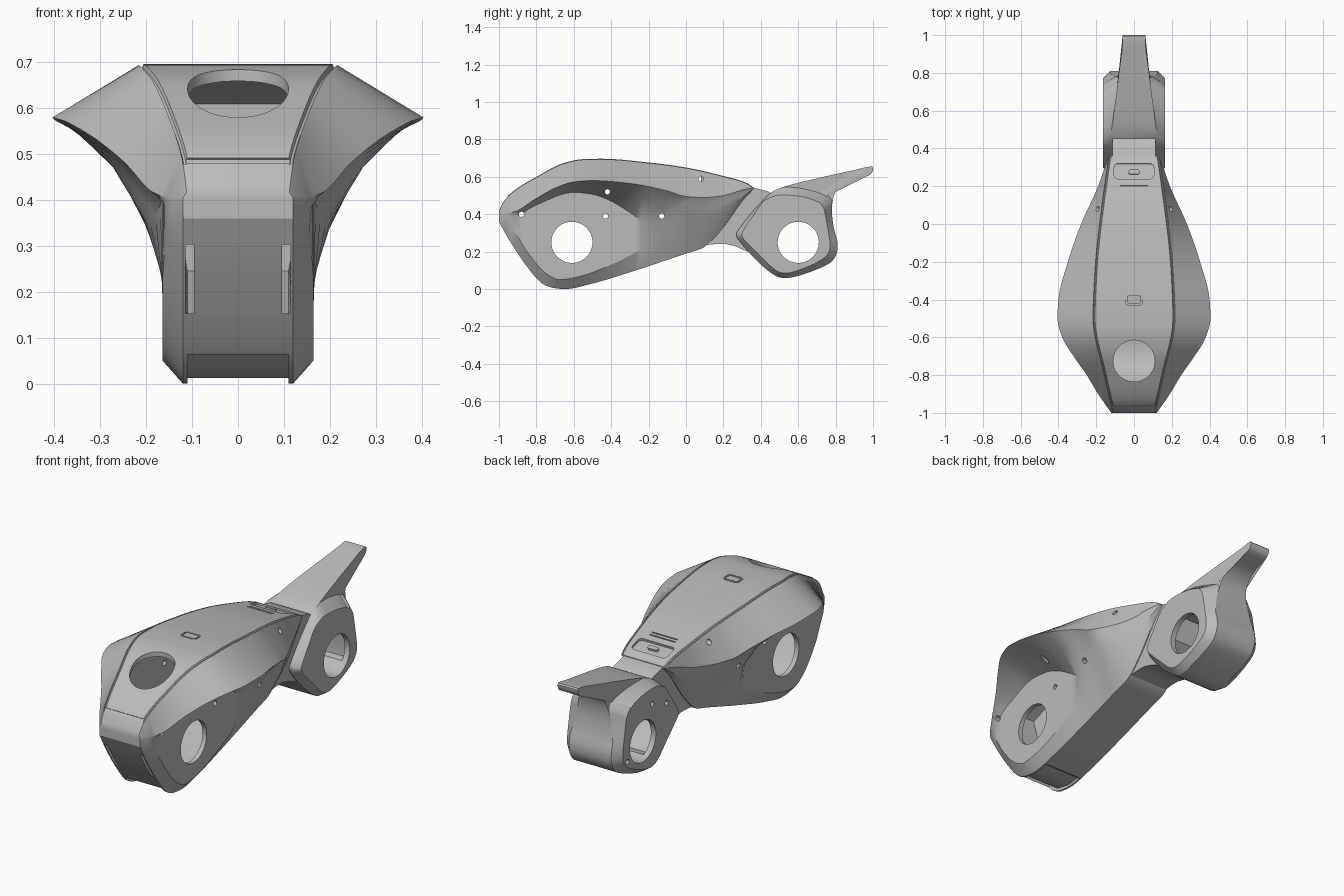
import bpy, bmesh, math
from mathutils import Vector, Matrix

if "Cube" in bpy.data.objects:
    bpy.data.objects.remove(bpy.data.objects["Cube"])

grey = bpy.data.materials.new("plain grey")
grey.use_nodes = True
GREY = (0.5, 0.5, 0.5, 1)
grey.diffuse_color = GREY
grey.node_tree.nodes["Principled BSDF"].inputs["Base Color"].default_value = GREY


def make(name, bm):
    bmesh.ops.remove_doubles(bm, verts=bm.verts, dist=0.0002)
    bmesh.ops.recalc_face_normals(bm, faces=bm.faces)
    mesh = bpy.data.meshes.new(name)
    bm.to_mesh(mesh)
    bm.free()
    mesh.materials.append(grey)
    ob = bpy.data.objects.new(name, mesh)
    bpy.context.collection.objects.link(ob)
    return ob


def loft(name, rings):
    bm = bmesh.new()
    loops = [[bm.verts.new(p) for p in ring] for ring in rings]
    n = len(loops[0])
    for a, b in zip(loops, loops[1:]):
        for i in range(n):
            j = (i + 1) % n
            bm.faces.new((a[i], a[j], b[j], b[i]))
    bm.faces.new(loops[0])
    bm.faces.new(loops[-1])
    return make(name, bm)


def prism(name, outline, half):
    return loft(name, [[(x, y, z) for y, z in outline] for x in (-half, half)])


def box(name, x, y, z, sx, sy, sz, round_by=0, tilt=0):
    bm = bmesh.new()
    bmesh.ops.create_cube(bm, size=1, matrix=Matrix.Diagonal((sx, sy, sz, 1)))
    if round_by:
        upright = [e for e in bm.edges if abs(e.verts[0].co.z - e.verts[1].co.z) > sz / 2]
        bmesh.ops.bevel(bm, geom=upright, offset=round_by, segments=4, affect='EDGES', profile=0.5)
    bm.transform(Matrix.Translation((x, y, z)) @ Matrix.Rotation(tilt, 4, 'X'))
    return make(name, bm)


def rod(name, x, y, z, r, length, axis='X', sides=48):
    bm = bmesh.new()
    turn = Matrix.Rotation(math.pi / 2, 4, 'Y') if axis == 'X' else Matrix()
    bmesh.ops.create_cone(bm, cap_ends=True, segments=sides, radius1=r, radius2=r,
                          depth=length, matrix=Matrix.Translation((x, y, z)) @ turn)
    return make(name, bm)


def cut(target, tool):
    tool.hide_render = True
    mod = target.modifiers.new("cut", 'BOOLEAN')
    mod.operation, mod.solver, mod.object = 'DIFFERENCE', 'EXACT', tool
    bpy.context.view_layer.objects.active = target
    bpy.ops.object.modifier_apply(modifier=mod.name)
    bpy.data.objects.remove(tool)


def curve(*keys):
    """Smooth interpolation through (y, value) keys, without overshoot."""
    ys, vs = keys[::2], keys[1::2]
    s = [(vs[i + 1] - vs[i]) / (ys[i + 1] - ys[i]) for i in range(len(ys) - 1)]
    m = [s[0]] + [2 * a * b / (a + b) if a * b > 0 else 0 for a, b in zip(s, s[1:])] + [s[-1]]

    def f(y):
        i = max(k for k in range(len(s)) if k == 0 or ys[k] <= y)
        h = ys[i + 1] - ys[i]
        t = (y - ys[i]) / h
        return (vs[i] + t * h * m[i] + t * t * h * (3 * s[i] - 2 * m[i] - m[i + 1])
                + t ** 3 * h * (m[i] + m[i + 1] - 2 * s[i]))
    return f


# Main body: guide curves along its length
top = curve(-1, .42, -.98, .46, -.94, .51, -.8, .6, -.65, .675, -.55, .695, -.45, .697,
            -.2, .677, 0, .65, .2, .605, .32, .57, .36, .545)
bottom = curve(-1, .36, -.95, .27, -.85, .12, -.77, .03, -.72, .008, -.65, 0, -.5, .03,
               -.3, .09, 0, .19, .09, .22, .2, .33, .3, .47, .36, .535)
panel_x = curve(-1, .105, -.8, .15, -.5, .21, -.25, .2, .3, .135, .36, .125)
ridge_x = curve(-1, .12, -.9, .19, -.8, .25, -.7, .32, -.6, .38, -.5, .405, -.4, .4,
                -.2, .35, 0, .28, .2, .19, .3, .155, .36, .13)
ridge_z = curve(-1, .405, -.93, .41, -.8, .485, -.7, .54, -.6, .573, -.5, .58, -.3, .565,
                -.1, .525, 0, .495, .1, .49, .2, .5, .3, .53, .36, .542)
plate_top = curve(-1, .395, -.93, .385, -.8, .45, -.6, .517, -.5, .507, -.4, .47, -.3, .41,
                  -.2, .35, -.1, .405, 0, .465, .1, .44, .2, .46, .3, .51, .36, .54)
plate_low = curve(-1, .375, -.93, .325, -.85, .2, -.75, .085, -.68, .05, -.6, .06, -.4, .13,
                  -.2, .24, -.1, .32, 0, .41, .1, .38, .2, .42, .3, .49, .36, .538)
plate_low_x = curve(-1, .12, -.93, .155, -.85, .165, -.25, .165, -.1, .19, 0, .235, .1, .2,
                    .2, .17, .36, .128)
plate_top_x = curve(-1, .12, -.93, .16, -.85, .165, -.3, .165, -.2, .195, -.1, .225, 0, .262,
                    .1, .217, .2, .18, .36, .129)


def mirrored(half, y):
    return [(x, y, z) for x, z in half] + [(-x, y, z) for x, z in reversed(half)]


def body_ring(y):
    zt, xt, xr, zr = top(y), panel_x(y), ridge_x(y), ridge_z(y)
    xp, zp = plate_top_x(y), plate_top(y)
    dip = .008 if -.965 < y < .34 else 0
    return mirrored([
        (.12, bottom(y)), (plate_low_x(y), plate_low(y)), (xp, zp),
        ((xp + xr) / 2, (zp + zr) / 2 + .12 * (zr - zp)), (xr, zr),
        (xt + .007, zt - .003), (xt + .004, zt - .003 - dip),
        (xt - .001, zt - .001 - dip), (xt - .004, zt)], y)


def cavity_ring(y):
    x = min(.14, panel_x(y) - .02)
    return mirrored([(.11, bottom(y) + .03), (.14, plate_low(y) + .02),
                     (.14, plate_top(y)), (x, top(y) - .025)], y)


stations = [-1, -.993, -.98, -.966, -.964, -.95]
stations += [-.93 + .03 * i for i in range(43)] + [.36]
body = loft("main_body", [body_ring(y) for y in stations])
cut(body, loft("body_cavity", [cavity_ring(-.92 + .05 * i) for i in range(21)]))

# Round openings in the body
cut(body, rod("side_opening", 0, -.61, .25, .11, .6))
cut(body, rod("top_opening", 0, -.725, .7, .11, .5, 'Z'))

# Shallow bottom recess, front slots and front panel line
cut(body, prism("bottom_recess", [(-.85, -.02), (-.8, .075), (-.74, .03), (-.65, .012),
                                  (-.58, .022), (-.5, -.02)], .11))
for side in (-1, 1):
    cut(body, box("front_slot", side * .105, -.9, .228, .018, .16, .15))
cut(body, box("panel_line", 0, -.963, .487, .23, .016, .012, 0, .8))

# Screw holes on both sides
for y, z in ((-.88, .4), (-.42, .52), (-.43, .39), (-.13, .39), (.08, .59)):
    for side in (-1, 1):
        cut(body, rod("screw_hole", side * .25, y, z, .014, .26, 'X', 16))

# Top button, rear socket and grip lines
cut(body, box("button_groove", 0, -.4, top(-.4), .09, .06, .016, .018))
button = box("top_button", 0, -.4, top(-.4) - .006, .074, .044, .012, .014)
slope = -.25
cut(body, box("socket_recess", 0, .28, top(.28), .21, .085, .024, .02, slope))
socket = box("socket_port", 0, .275, top(.275) - .008, .06, .024, .014, .01, slope)
for y in (.18, .2):
    cut(body, box("grip_line", 0, y, top(y), .15, .006, .012, 0, slope))

# Neck joining body and tail
neck = prism("neck", [(.1, .235), (.16, .241), (.21, .242), (.26, .23), (.33, .2), (.45, .3),
                      (.47, .5), (.44, .522), (.38, .537), (.32, .55)], .115)

# Tail: outer outline paired with the flat side plate (y, z, plate y, plate z)
TAIL = [(.27, .3, .3, .3), (.28, .265, .31, .265), (.38, .15, .4, .175), (.48, .07, .48, .1),
        (.55, .06, .54, .085), (.66, .09, .64, .115), (.77, .14, .73, .16),
        (.805, .19, .765, .2), (.81, .25, .77, .25), (.79, .33, .757, .33),
        (.78, .43, .74, .42), (.8, .52, .725, .45), (.86, .575, .71, .465),
        (.985, .612, .695, .47), (.995, .655, .68, .477), (.88, .632, .64, .49),
        (.7, .592, .58, .5), (.55, .555, .5, .503), (.47, .525, .45, .49),
        (.42, .485, .41, .465), (.34, .395, .36, .395)]


def tail_half(y, z):
    def ramp(v):
        return min(1, max(0, v))
    return .125 - .065 * ramp((y - .45) / .5) * ramp((z - .3) / .2)


def smooth_loop(pts, steps=4):
    out, n = [], len(pts)
    for i in range(n):
        a, b, c, d = (Vector(pts[(i + k) % n]) for k in (-1, 0, 1, 2))
        t1, t2 = (c - a) * .5, (d - b) * .5
        for limit in (t1, t2):
            limit.length = min(limit.length, (c - b).length)
        for k in range(steps):
            t = k / steps
            out.append(b * (2 * t**3 - 3 * t * t + 1) + t1 * (t**3 - 2 * t * t + t)
                       + c * (3 * t * t - 2 * t**3) + t2 * (t**3 - t * t))
    return out


outer = smooth_loop([p[:2] for p in TAIL])
plate = smooth_loop([p[2:] for p in TAIL])
shoulder = [p + (o - p) * min(1, .06 / (o - p).length) for o, p in zip(outer, plate)]


def tail_ring(pts, side, half=None):
    return [(side * (half or tail_half(*p)), p[0], p[1]) for p in pts]


tail = loft("tail", [tail_ring(plate, -1, .165), tail_ring(shoulder, -1), tail_ring(outer, -1),
                     tail_ring(outer, 1), tail_ring(shoulder, 1), tail_ring(plate, 1, .165)])
cut(tail, prism("tail_cavity", [(.36, .28), (.5, .14), (.72, .19), (.73, .3), (.68, .43),
                                (.45, .44)], .135))
cut(tail, rod("tail_opening", 0, .6, .25, .11, .5))
for y, z in ((.52, .42), (.73, .19), (.4, .38)):
    cut(tail, rod("tail_screw_hole", -.2, y, z, .013, .14, 'X', 16))

# Smooth shading with sharp creases
for ob in (body, tail, neck, button, socket):
    bpy.ops.object.select_all(action='DESELECT')
    ob.select_set(True)
    bpy.context.view_layer.objects.active = ob
    bpy.ops.object.shade_smooth_by_angle(angle=math.radians(28))
